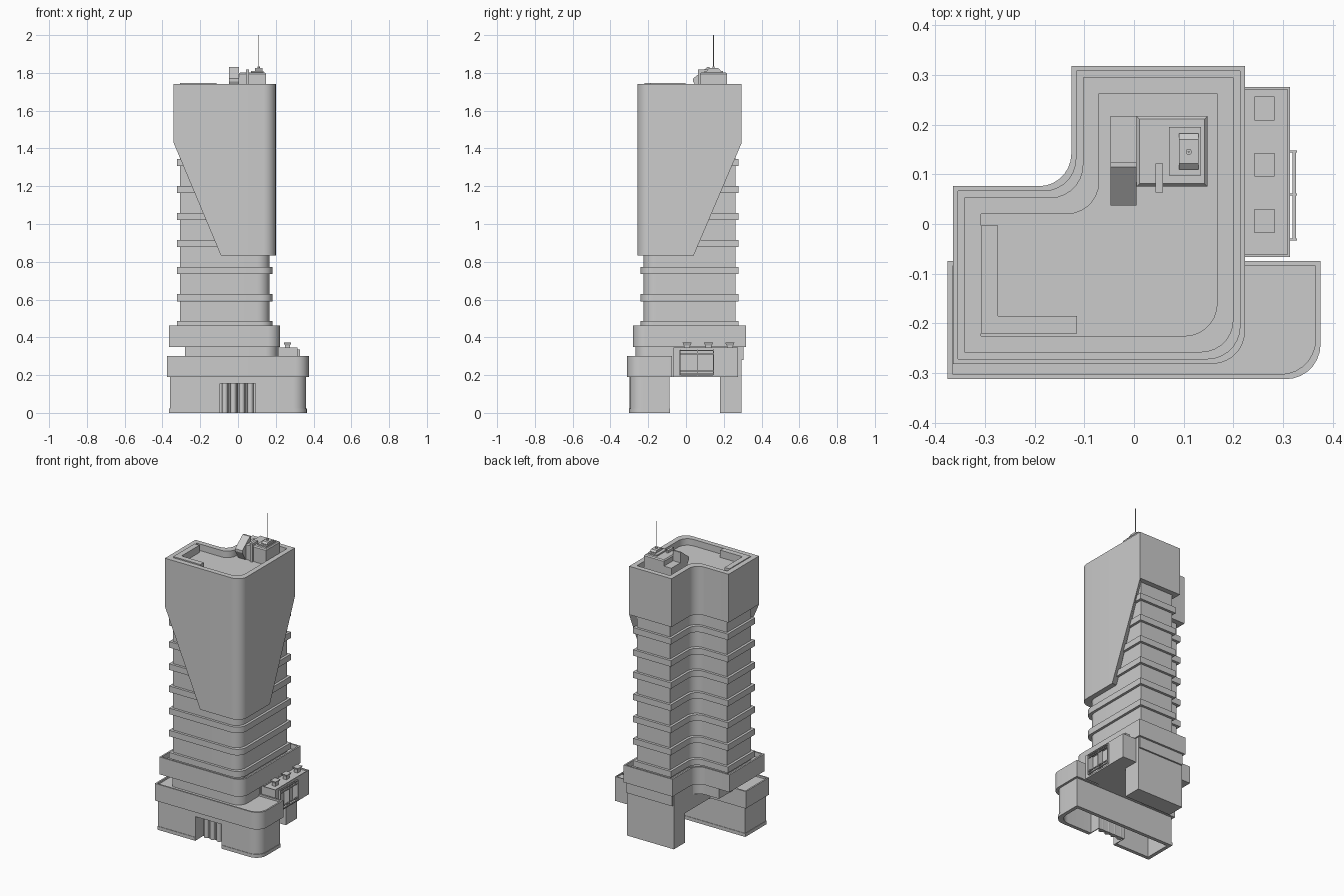
import bpy, bmesh, math

if "Cube" in bpy.data.objects:
    bpy.data.objects.remove(bpy.data.objects["Cube"])

def finish(name, bm, smooth=True):
    bmesh.ops.recalc_face_normals(bm, faces=bm.faces)
    me = bpy.data.meshes.new(name)
    bm.to_mesh(me)
    bm.free()
    ob = bpy.data.objects.new(name, me)
    bpy.context.collection.objects.link(ob)
    if smooth:
        bpy.ops.object.select_all(action='DESELECT')
        ob.select_set(True)
        bpy.context.view_layer.objects.active = ob
        bpy.ops.object.shade_smooth_by_angle(angle=math.radians(30))
    return ob

def sweep(name, pts, vec):
    """Extrude a closed 3D outline along a vector."""
    bm = bmesh.new()
    a = [bm.verts.new(p) for p in pts]
    b = [bm.verts.new([p[i] + vec[i] for i in range(3)]) for p in pts]
    bm.faces.new(a)
    bm.faces.new(b)
    for i in range(len(a)):
        j = (i + 1) % len(a)
        bm.faces.new((a[i], a[j], b[j], b[i]))
    return finish(name, bm)

def solid(name, pts, z0, z1):
    return sweep(name, [(x, y, z0) for x, y in pts], (0, 0, z1 - z0))

def ring(name, outer, inner, bottoms, z1):
    """Wall between two matching outlines, with a lower height per point."""
    bm = bmesh.new()
    n = len(outer)
    loops = [[bm.verts.new((p[0], p[1], z)) for p, z in zip(o, zs)]
             for o, zs in ((outer, bottoms), (outer, [z1] * n), (inner, [z1] * n), (inner, bottoms))]
    for k in range(4):
        a, b = loops[k], loops[(k + 1) % 4]
        for i in range(n):
            j = (i + 1) % n
            bm.faces.new((a[i], a[j], b[j], b[i]))
    return finish(name, bm)

def box(name, x0, x1, y0, y1, z0, z1, inset=0):
    """Box whose top can be pulled in or flared out."""
    bm = bmesh.new()
    v = []
    for z, d in ((z0, 0), (z1, inset)):
        v += [bm.verts.new(p) for p in ((x0 + d, y0 + d, z), (x1 - d, y0 + d, z),
                                        (x1 - d, y1 - d, z), (x0 + d, y1 - d, z))]
    bm.faces.new(v[:4])
    bm.faces.new(v[4:])
    for i in range(4):
        j = (i + 1) % 4
        bm.faces.new((v[i], v[j], v[4 + j], v[4 + i]))
    return finish(name, bm, False)

def cylinder(name, x, y, z0, z1, r):
    return solid(name, [(x + r * math.cos(i * math.tau / 16), y + r * math.sin(i * math.tau / 16))
                        for i in range(16)], z0, z1)

def arc(cx, cy, r, a0, a1, n=7):
    return [(cx + r * math.cos(math.radians(a0 + (a1 - a0) * i / n)),
             cy + r * math.sin(math.radians(a0 + (a1 - a0) * i / n))) for i in range(n + 1)]

def tower(d):
    """L-shaped tower outline, offset outward by d."""
    x0, x1, y0, y1, nx, ny, r = -.308 - d, .167 + d, -.225 - d, .262 + d, -.07 - d, .02 + d, .065
    return ([(x0, y0), (-.09, y0)] + arc(x1 - r, y0 + r, r, -90, 0) + [(x1, .04), (x1, y1), (nx, y1)]
            + arc(nx - r, ny + r, r, 0, -90) + [(x0, ny)])

def wing(d):
    """Front wing outline with one rounded corner."""
    x, y0, y1, r = .375 + d, -.312 - d, -.074 + d, .07
    return [(-x, y0)] + arc(x - r, y0 + r, r, -90, 0) + [(x, y1), (-x, y1)]

def wing_wall(d, t):
    """Wing wall with a gap in front for the entrance."""
    a, b = wing(d), wing(d - t)
    def path(p):
        return [(.092, p[0][1])] + p[1:] + [p[0], (-.095, p[0][1])]
    return path(a) + path(b)[::-1]

# ground floor wing, plinth and entrance
solid("ground_wall", wing_wall(-.014, .02), 0, .19)
solid("plinth", wing_wall(-.011, .01), 0, .022)
box("entrance_lintel", -.095, .092, -.298, -.278, .155, .19)
box("entrance_back", -.095, .092, -.215, -.205, 0, .19)
for x in (-.1, .092):
    box("entrance_cheek", x, x + .005, -.29, -.205, 0, .19)
for x in (-.07, -.025, .02, .065):
    cylinder("entrance_column", x, -.22, 0, .19, .016)
for x in (-.047, -.002, .043):
    box("entrance_mullion", x - .003, x + .003, -.225, -.214, 0, .155)

# podium band with a thin parapet
solid("podium_band", wing(0), .19, .288)
ring("podium_parapet", wing(0), wing(-.01), [.288] * len(wing(0)), .30)

# rear block, bridge over the passage, and neck
box("rear_block", -.12, .215, .18, .295, 0, .35)
box("passage_bridge", -.12, .215, -.08, .29, .19, .35)
neck = [(max(x, -.28), y) for x, y in tower(.043)]
solid("podium_neck", neck, .28, .352)

# upper podium collar with parapet
solid("collar", tower(.056), .35, .43)
ring("collar_parapet", tower(.056), tower(.046), [.43] * len(tower(0)), .462)

# tower core and floor bands
solid("tower_core", tower(0), .40, 1.70)
for i in range(7):
    z = .467 + .143 * i
    solid("floor_band", tower(.016), z - .019, z + .02)

# outer shell: deep on the front and right, short at the back
outer = tower(.033)
low = [1.43] + [.832] * 10 + [1.43] * (len(outer) - 11)
ring("outer_shell", outer, tower(0), low, 1.742)

# roof bench
solid("roof_bench", [(-.308, -.22), (-.115, -.22), (-.115, -.185), (-.273, -.185),
                     (-.273, -.003), (-.308, -.003)], 1.69, 1.747)

# roof plant
sweep("roof_ramp", [(-.047, y, z) for y, z in ((.075, 1.69), (.037, 1.755), (.037, 1.77), (.115, 1.832),
                                               (.125, 1.832), (.125, 1.69))], (.052, 0, 0))
box("ramp_back", -.047, .005, .125, .217, 1.69, 1.765)
box("plant_base", .005, .148, .075, .217, 1.69, 1.795)
box("plant_cap", .005, .148, .075, .217, 1.795, 1.802, .006)
box("plant_upper", .07, .135, .097, .195, 1.80, 1.81)
box("plant_fin", .043, .058, .063, .122, 1.69, 1.818)
sweep("plant_saddle", [(.09, y, z) for y, z in ((.11, 1.80), (.11, 1.815), (.122, 1.825), (.17, 1.825),
                                                (.182, 1.815), (.182, 1.80))], (.04, 0, 0))
cylinder("antenna_foot", .11, .145, 1.82, 1.835, .006)
cylinder("antenna", .11, .145, 1.83, 2.0, .002)

# side annex with a recessed opening
box("annex_body", .21, .288, -.066, .275, .19, .338)
for y0, y1, z0, z1 in ((-.066, -.034, .19, .338), (.146, .275, .19, .338),
                       (-.034, .146, .19, .2), (-.034, .146, .33, .338)):
    box("annex_front", .285, .314, y0, y1, z0, z1)
rect = [(.215, -.066), (.314, -.066), (.314, .275), (.215, .275)]
ring("annex_parapet", rect, [(.22, -.061), (.309, -.061), (.309, .27), (.22, .27)], [.335] * 4, .347)

# railing across the opening
for y in (-.031, .059, .146):
    box("railing_bracket", .29, .328, y - .002, y + .002, .2, .335)
for z in (.205, .222, .313, .33):
    box("railing_bar", .319, .326, -.033, .148, z - .003, z + .003)

# flared roof vents
for y in (.006, .119, .232):
    box("annex_vent", .25, .274, y - .016, y + .016, .335, .357)
    box("vent_cap", .248, .276, y - .018, y + .018, .357, .372, -.006)
